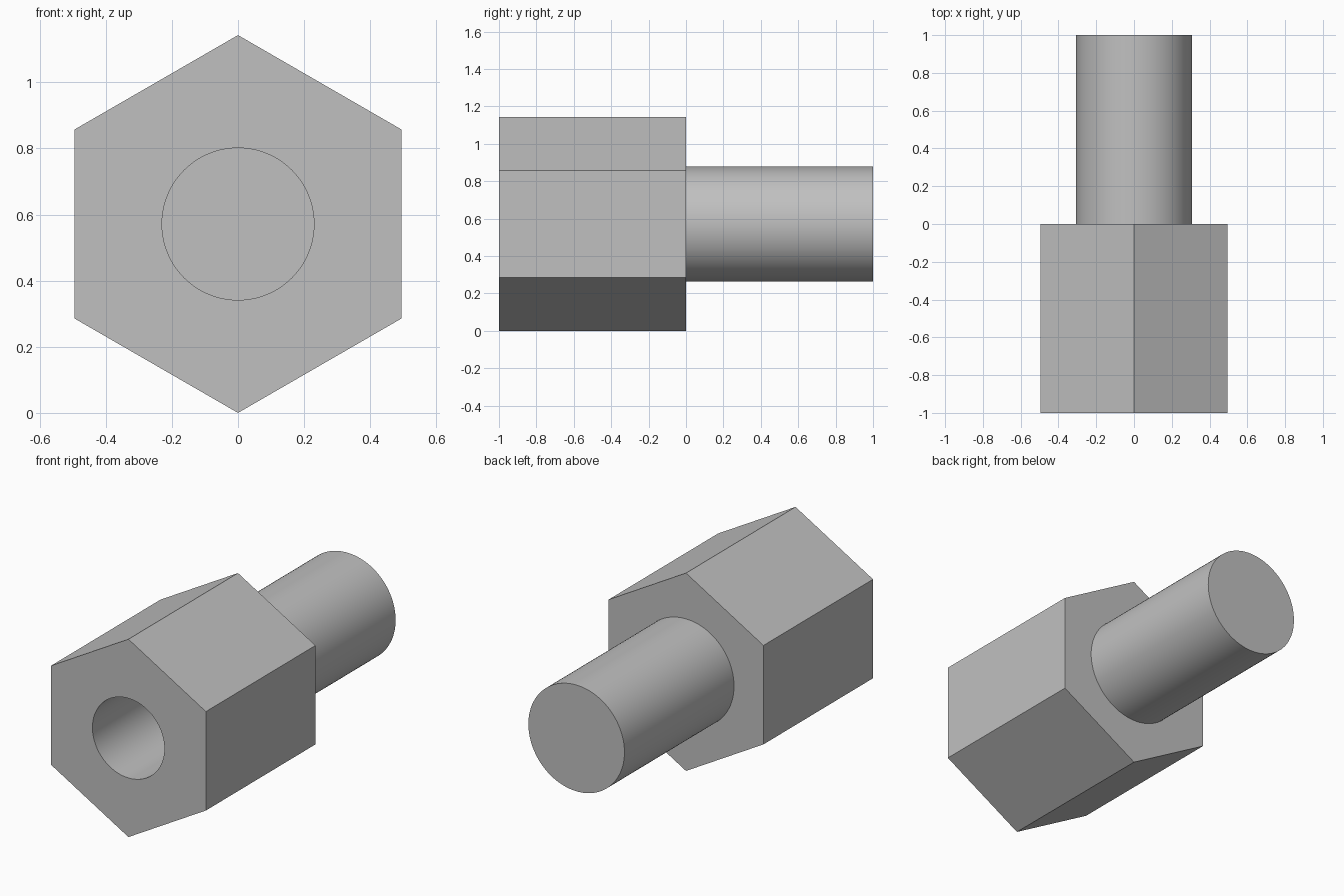
import bpy
import math

cube = bpy.data.objects.get("Cube")
if cube:
    bpy.data.objects.remove(cube, do_unlink=True)

HEX_RADIUS = 0.5715
STUD_RADIUS = 0.307
BORE_RADIUS = 0.23
BORE_DEPTH = 0.8

grey = bpy.data.materials.new("plain grey metal")
grey.use_nodes = True
colour = (0.53, 0.53, 0.53, 1)
grey.diffuse_color = colour
grey.node_tree.nodes["Principled BSDF"].inputs["Base Color"].default_value = colour


def prism(name, sides, radius, y0, y1):
    """Prism lying along y, with a corner pointing straight up."""
    bpy.ops.mesh.primitive_cylinder_add(
        vertices=sides, radius=radius, depth=y1 - y0,
        location=(0, (y0 + y1) / 2, HEX_RADIUS), rotation=(math.pi / 2, 0, 0))
    obj = bpy.context.object
    obj.name = name
    obj.data.materials.append(grey)
    return obj


def combine(target, tool, operation):
    mod = target.modifiers.new(operation.lower(), "BOOLEAN")
    mod.operation = operation
    mod.solver = "EXACT"
    mod.object = tool
    bpy.context.view_layer.objects.active = target
    bpy.ops.object.modifier_apply(modifier=mod.name)
    bpy.data.objects.remove(tool, do_unlink=True)


# Hexagonal body with a round stud out of the back
standoff = prism("hex_standoff", 6, HEX_RADIUS, -1, 0)
combine(standoff, prism("stud", 96, STUD_RADIUS, -0.1, 1), "UNION")

# Blind bore in the front
combine(standoff, prism("bore_cutter", 96, BORE_RADIUS, -1.1, BORE_DEPTH - 1), "DIFFERENCE")

# Smooth round walls, sharp hexagon edges
bpy.ops.object.select_all(action="DESELECT")
standoff.select_set(True)
bpy.context.view_layer.objects.active = standoff
bpy.ops.object.shade_smooth_by_angle(angle=math.radians(30))
